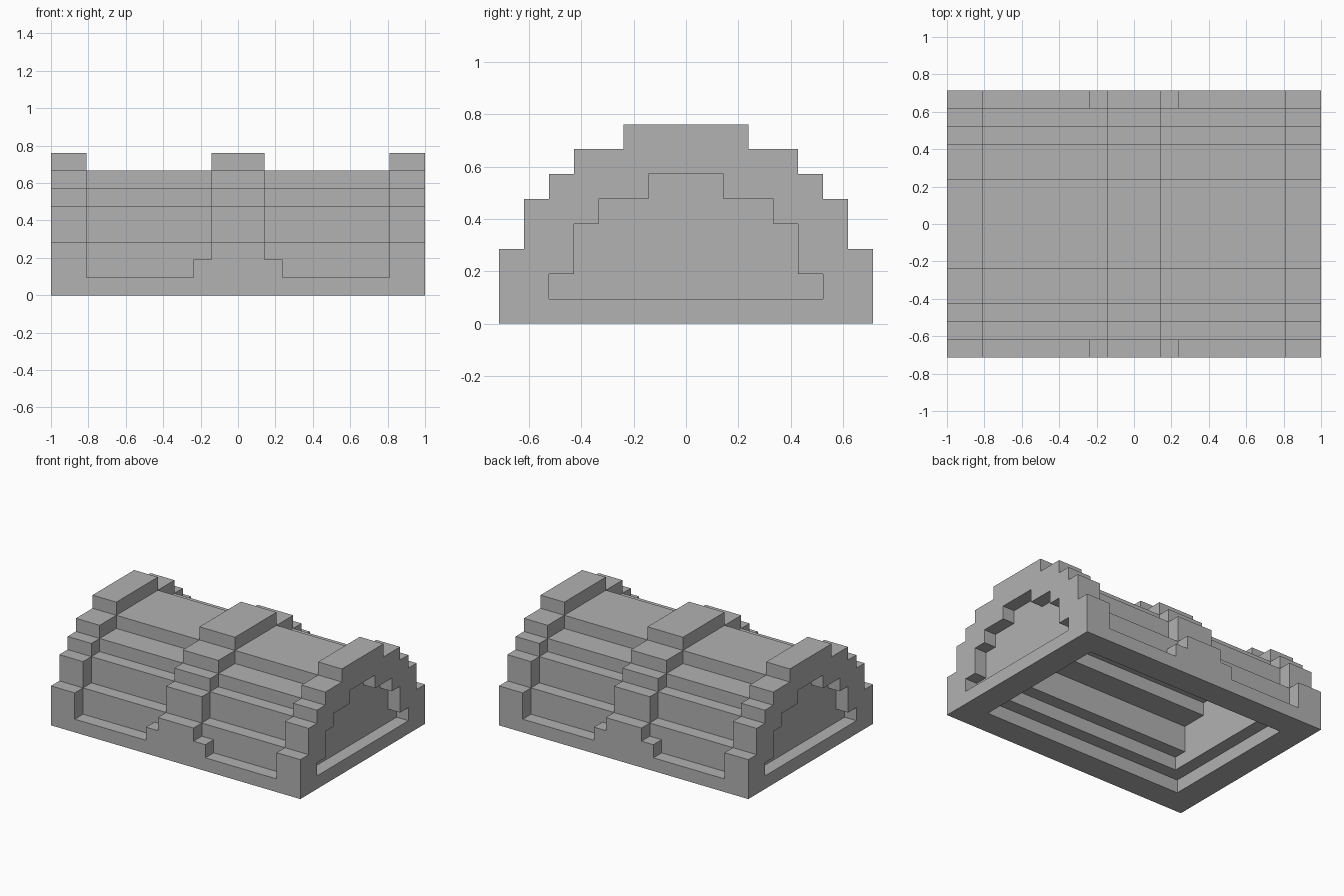
import bpy
import bmesh

cube = bpy.data.objects.get("Cube")
if cube:
    bpy.data.objects.remove(cube, do_unlink=True)

U = 2 / 21  # one block

stone = bpy.data.materials.new("stone_grey")
stone.use_nodes = True
GREY = (0.445, 0.445, 0.445, 1)
stone.diffuse_color = GREY
stone.node_tree.nodes["Principled BSDF"].inputs["Base Color"].default_value = GREY


def extrude(name, outline, x0, x1):
    """Extrude a (y, z) outline along x, all measured in blocks."""
    bm = bmesh.new()
    face = bm.faces.new([bm.verts.new((x0 * U, y * U, z * U)) for y, z in outline])
    grown = bmesh.ops.extrude_face_region(bm, geom=[face])
    moved = [v for v in grown["geom"] if isinstance(v, bmesh.types.BMVert)]
    bmesh.ops.translate(bm, verts=moved, vec=((x1 - x0) * U, 0, 0))
    bmesh.ops.recalc_face_normals(bm, faces=bm.faces[:])
    mesh = bpy.data.meshes.new(name)
    bm.to_mesh(mesh)
    bm.free()
    mesh.materials.append(stone)
    obj = bpy.data.objects.new(name, mesh)
    bpy.context.scene.collection.objects.link(obj)
    return obj


def stepped(bottom, steps):
    """Symmetric stepped outline from (half width, top) pairs."""
    right, low = [], bottom
    for half, top in steps:
        right += [(half, low), (half, top)]
        low = top
    return right + [(-y, z) for y, z in reversed(right)]


def cut(target, cutter):
    cutter.hide_render = True
    mod = target.modifiers.new("cut", "BOOLEAN")
    mod.operation = "DIFFERENCE"
    mod.solver = "EXACT"
    mod.object = cutter
    cutters.append(cutter)


cutters = []

# Stepped vault, full length
vault = extrude("stepped_vault", stepped(0, [(7.5, 3), (6.5, 5), (5.5, 6), (4.5, 7), (2.5, 8)]), -10.5, 10.5)

# Sunken panels between the centre arch and the end arches
panel = stepped(1, [(6.5, 3), (5.5, 5), (4.5, 6), (2.5, 7)])
shell = panel + [(-9, 1), (-9, 9), (9, 9), (9, 1)]
# Stepped recess in each end wall
recess = stepped(1, [(5.5, 2), (4.5, 4), (3.5, 5), (1.5, 6)])
for s in (-1, 1):
    cut(vault, extrude("panel_cutter", shell, s * 1.5, s * 8.5))
    cut(vault, extrude("recess_cutter", recess, s * 9.5, s * 11.5))

# Hollow underside: wide opening, then a stepped chamber
cut(vault, extrude("opening_cutter", stepped(-1, [(5.5, 1)]), -8.5, 8.5))
cut(vault, extrude("chamber_cutter", stepped(0.5, [(4.5, 2), (3.5, 4), (1.5, 5)]), -7.5, 7.5))

# Bake the cuts and discard the cutters
bpy.context.view_layer.update()
evaluated = vault.evaluated_get(bpy.context.evaluated_depsgraph_get())
baked = bpy.data.meshes.new_from_object(evaluated)
vault.modifiers.clear()
vault.data = baked
for c in cutters:
    bpy.data.objects.remove(c, do_unlink=True)

# Feet beside the centre arch, front and back
for side, s in (("right", -1), ("left", 1)):
    for place, f in (("front", -1), ("back", 1)):
        foot = [(f * 6.5, 1), (f * 7.5, 1), (f * 7.5, 2), (f * 6.5, 2)]
        extrude(f"arch_foot_{place}_{side}", foot, s * 1.5, s * 2.5)
